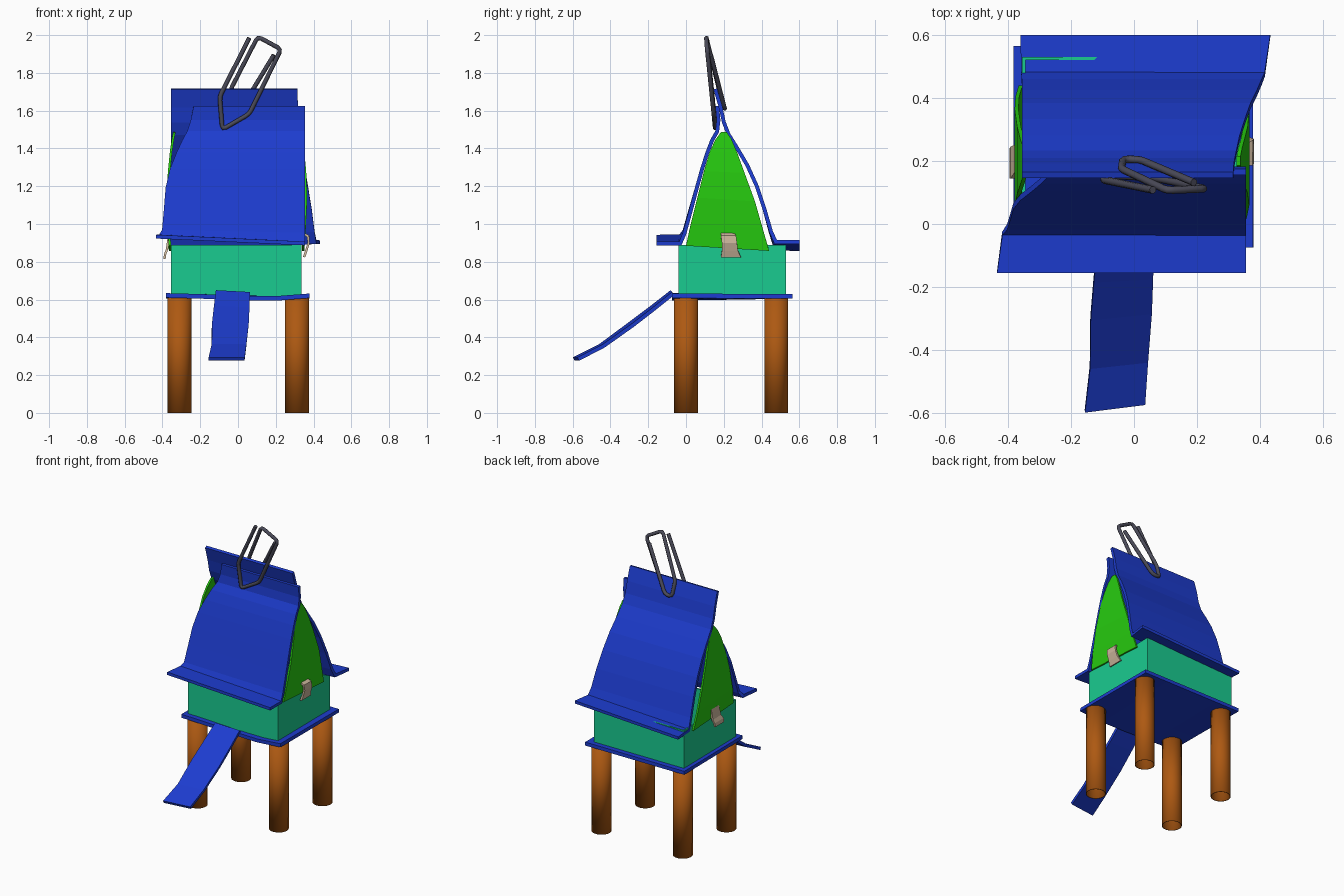
import bpy, bmesh, math
from mathutils import Vector


def material(name, rgb):
    m = bpy.data.materials.new(name)
    m.diffuse_color = (*rgb, 1)
    return m


BLUE = material("blue_card", (0.012, 0.045, 0.62))
TEAL = material("teal_card", (0.01, 0.6, 0.28))
GREEN = material("green_card", (0.02, 0.6, 0.005))
BROWN = material("brown_tube", (0.42, 0.1, 0.006))
BEIGE = material("beige_tape", (0.62, 0.48, 0.34))
METAL = material("dark_wire", (0.07, 0.07, 0.1))


def finish(name, bm, mat, thick=0, offset=0):
    bmesh.ops.recalc_face_normals(bm, faces=bm.faces)
    me = bpy.data.meshes.new(name)
    bm.to_mesh(me)
    bm.free()
    me.materials.append(mat)
    ob = bpy.data.objects.new(name, me)
    bpy.context.collection.objects.link(ob)
    if thick:
        mod = ob.modifiers.new("thickness", 'SOLIDIFY')
        mod.thickness = thick
        mod.offset = offset
        mod.use_even_offset = True
    return ob


def sheet(name, rows, mat, thick):
    """Bent strip of card; each row is a pair of 3D edge points."""
    bm = bmesh.new()
    vs = [[bm.verts.new(p) for p in row] for row in rows]
    for a, b in zip(vs, vs[1:]):
        for i in range(len(a) - 1):
            bm.faces.new((a[i], a[i + 1], b[i + 1], b[i]))
    return finish(name, bm, mat, thick)


def roof(name, profile):
    """Profile rows: left x, right x, y, left z, right z."""
    rows = [((xl, y, zl), (xr, y, zr)) for xl, xr, y, zl, zr in profile]
    return sheet(name, rows, BLUE, 0.02)


# Four hollow tube legs
for side, x in (("left", -0.31), ("right", 0.313)):
    for end, y in (("front", 0.0), ("back", 0.478)):
        bm = bmesh.new()
        bmesh.ops.create_cone(bm, cap_ends=False, segments=32, radius1=0.063,
                              radius2=0.063, depth=0.61)
        bmesh.ops.translate(bm, verts=bm.verts, vec=(x, y, 0.305))
        for f in bm.faces:
            f.smooth = True
        leg = finish(f"{end}_{side}_leg", bm, BROWN, 0.005, -1)

# Slightly sagging floor
xs = [-0.382, -0.2, 0.0, 0.2, 0.378]
sag_front = [0.622, 0.617, 0.609, 0.606, 0.62]
rows = []
for t in (0, 0.33, 0.67, 1):
    rows.append([(x, -0.075 + t * 0.64, z * (1 - t) + 0.617 * t)
                 for x, z in zip(xs, sag_front)])
sheet("floor", rows, BLUE, 0.024)

# Open-topped box body
bm = bmesh.new()
bmesh.ops.create_cube(bm, size=1)
bmesh.ops.scale(bm, verts=bm.verts, vec=(0.69, 0.57, 0.27))
bmesh.ops.translate(bm, verts=bm.verts, vec=(-0.01, 0.245, 0.755))
bm.normal_update()
bmesh.ops.delete(bm, geom=[f for f in bm.faces if f.normal.z > 0.9], context='FACES')
finish("box_body", bm, TEAL, 0.01, -1)

# Arched gable ends, bowed outwards in the middle
arch = [(0.0, 0.44, 0.885, 0.858), (0.025, 0.405, 1.0, 0.98), (0.06, 0.365, 1.14, 1.12),
        (0.095, 0.31, 1.28, 1.27), (0.125, 0.27, 1.38, 1.38),
        (0.155, 0.24, 1.445, 1.45), (0.185, 0.215, 1.485, 1.487)]
bow_right = [0.345, 0.353, 0.36, 0.355, 0.345, 0.337, 0.332]
bow_left = [0.36, 0.37, 0.373, 0.365, 0.355, 0.345, 0.337]
for side, s, bow in (("right", 1, bow_right), ("left", -1, bow_left)):
    sheet(f"{side}_gable", [((s * x, y0, z0), (s * x, y1, z1))
                            for x, (y0, y1, z0, z1) in zip(bow, arch)], GREEN, 0.012)

# Curved roof sheets with turned-out eaves
roof("front_roof", [
    (-0.435, 0.355, -0.155, 0.933, 0.897), (-0.418, 0.355, -0.03, 0.933, 0.897),
    (-0.402, 0.355, -0.008, 0.965, 0.95), (-0.392, 0.355, 0.025, 1.08, 1.07),
    (-0.383, 0.355, 0.057, 1.19, 1.19), (-0.36, 0.355, 0.085, 1.29, 1.29),
    (-0.325, 0.355, 0.112, 1.375, 1.375), (-0.295, 0.355, 0.137, 1.44, 1.44),
    (-0.268, 0.355, 0.165, 1.49, 1.49), (-0.25, 0.355, 0.172, 1.55, 1.55),
    (-0.235, 0.355, 0.165, 1.625, 1.625)])
roof("back_roof", [
    (-0.36, 0.433, 0.6, 0.866, 0.905), (-0.358, 0.415, 0.475, 0.872, 0.905),
    (-0.356, 0.405, 0.45, 0.95, 0.96), (-0.355, 0.39, 0.415, 1.08, 1.08),
    (-0.355, 0.37, 0.375, 1.2, 1.2), (-0.355, 0.352, 0.325, 1.31, 1.31),
    (-0.355, 0.335, 0.272, 1.4, 1.4), (-0.355, 0.325, 0.225, 1.475, 1.475),
    (-0.355, 0.32, 0.2, 1.54, 1.54), (-0.355, 0.317, 0.183, 1.62, 1.62),
    (-0.355, 0.315, 0.155, 1.715, 1.715)])

# Entrance ramp
sheet("ramp", [((-0.118, -0.075, 0.642), (0.063, -0.068, 0.632)),
               ((-0.128, -0.18, 0.56), (0.06, -0.17, 0.55)),
               ((-0.138, -0.3, 0.47), (0.056, -0.28, 0.465)),
               ((-0.14, -0.455, 0.355), (0.044, -0.435, 0.355)),
               ((-0.156, -0.594, 0.285), (0.035, -0.57, 0.285))], BLUE, 0.02)

# Tape tabs holding the gables to the box
sheet("right_tab", [((x, y0, z), (x, y1, z)) for x, y0, y1, z in
                    ((0.35, 0.185, 0.255, 0.948), (0.371, 0.185, 0.265, 0.935),
                     (0.374, 0.19, 0.27, 0.9), (0.362, 0.19, 0.275, 0.86),
                     (0.35, 0.185, 0.29, 0.825))], BEIGE, 0.012)
sheet("left_tab", [((x, y0, z), (x, y1, z)) for x, y0, y1, z in
                   ((-0.366, 0.17, 0.255, 0.935), (-0.371, 0.165, 0.25, 0.9),
                    (-0.376, 0.16, 0.25, 0.865), (-0.386, 0.145, 0.245, 0.84),
                    (-0.389, 0.145, 0.24, 0.815))], BEIGE, 0.012)

# Bent wire clip gripping the ridge: (x, y, z) path with rounded corners
path = [Vector(p) for p in (
    (0.06, 0.108, 1.985), (-0.097, 0.14, 1.675), (-0.083, 0.155, 1.5),
    (0.06, 0.147, 1.583), (0.228, 0.112, 1.925), (0.105, 0.107, 1.992),
    (-0.04, 0.175, 1.71), (-0.035, 0.206, 1.61), (0.02, 0.204, 1.615),
    (0.19, 0.132, 1.895))]
pts = [path[0]]
for a, b, c in zip(path, path[1:], path[2:]):
    p = b + (a - b).normalized() * 0.022
    q = b + (c - b).normalized() * 0.022
    pts += [p, p * 0.25 + b * 0.5 + q * 0.25, q]
pts.append(path[-1])
cu = bpy.data.curves.new("wire_clip", 'CURVE')
cu.dimensions = '3D'
cu.bevel_depth = 0.012
cu.bevel_resolution = 2
cu.use_fill_caps = True
sp = cu.splines.new('POLY')
sp.points.add(len(pts) - 1)
for point, co in zip(sp.points, pts):
    point.co = (*co, 1)
cu.materials.append(METAL)
bpy.context.collection.objects.link(bpy.data.objects.new("wire_clip", cu))
